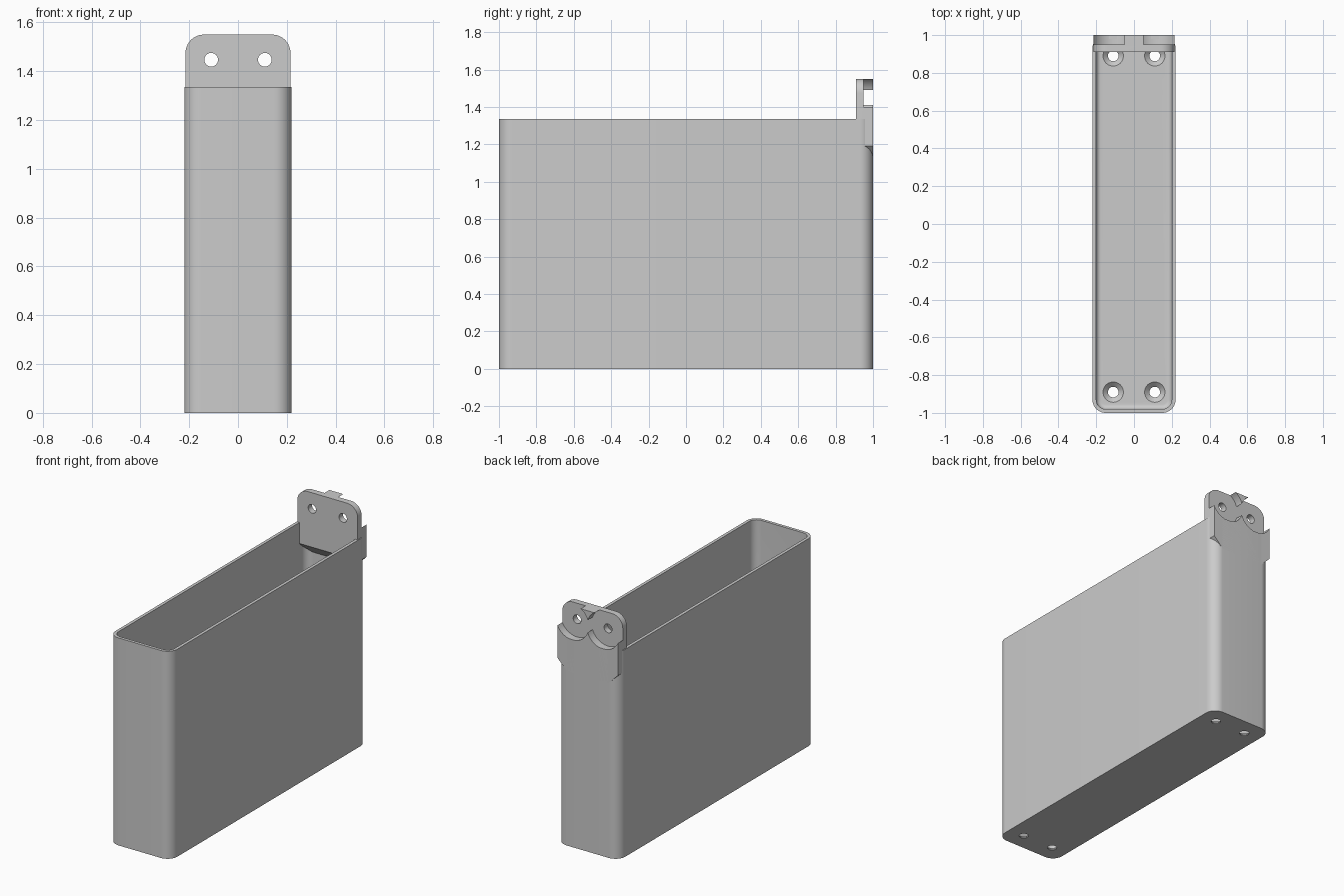
import bpy, bmesh, math

if "Cube" in bpy.data.objects:
    bpy.data.objects.remove(bpy.data.objects["Cube"], do_unlink=True)

HALF_W, HEIGHT, WALL, FLOOR, FILLET = 0.22, 1.335, 0.02, 0.03, 0.025
CORNER = 0.07
HOLE_X, HOLE_R = 0.11, 0.028

grey = bpy.data.materials.new("light grey plastic")
grey.use_nodes = True
grey.diffuse_color = (0.6, 0.6, 0.6, 1)
grey.node_tree.nodes["Principled BSDF"].inputs["Base Color"].default_value = (0.6, 0.6, 0.6, 1)


def make_object(name, bm):
    bmesh.ops.recalc_face_normals(bm, faces=bm.faces)
    mesh = bpy.data.meshes.new(name)
    bm.to_mesh(mesh)
    bm.free()
    mesh.materials.append(grey)
    obj = bpy.data.objects.new(name, mesh)
    bpy.context.collection.objects.link(obj)
    return obj


def arc(cx, cy, r, start, steps=12):
    """Quarter circle, counter-clockwise from the start angle in degrees."""
    angles = [math.radians(start + 90 * i / steps) for i in range(steps + 1)]
    return [(cx + r * math.cos(a), cy + r * math.sin(a)) for a in angles]


def rounded_ring(bm, inset, z):
    r = max(CORNER - inset, 0.01)
    cx, cy = HALF_W - inset - r, 1 - inset - r
    points = []
    for sx, sy, start in ((1, 1, 0), (-1, 1, 90), (-1, -1, 180), (1, -1, 270)):
        points += arc(sx * cx, sy * cy, r, start)
    return [bm.verts.new((x, y, z)) for x, y in points]


def prism(name, points, place, low, high):
    """Extrude a 2D outline between two depths; place maps (u, v, depth) to 3D."""
    bm = bmesh.new()
    rings = [[bm.verts.new(place(u, v, d)) for u, v in points] for d in (low, high)]
    for ring in rings:
        bm.faces.new(ring)
    for i in range(len(points)):
        j = (i + 1) % len(points)
        bm.faces.new((rings[0][i], rings[0][j], rings[1][j], rings[1][i]))
    return make_object(name, bm)


def along_y(x, z, y):
    return (x, y, z)


def along_x(y, z, x):
    return (x, y, z)


def circle(cx, cz, r, steps=64):
    turn = 2 * math.pi / steps
    return [(cx + r * math.cos(i * turn), cz + r * math.sin(i * turn)) for i in range(steps)]


def cone_cutter(x, y, r_low, r_high, z_low, z_high):
    bm = bmesh.new()
    bmesh.ops.create_cone(bm, cap_ends=True, segments=40, radius1=r_low,
                          radius2=r_high, depth=z_high - z_low)
    bmesh.ops.translate(bm, verts=bm.verts, vec=(x, y, (z_low + z_high) / 2))
    return make_object("cutter", bm)


def cut(obj, cutter):
    bpy.ops.object.select_all(action='DESELECT')
    bpy.context.view_layer.objects.active = obj
    obj.select_set(True)
    mod = obj.modifiers.new("cut", 'BOOLEAN')
    mod.operation, mod.solver, mod.object = 'DIFFERENCE', 'EXACT', cutter
    bpy.ops.object.modifier_apply(modifier=mod.name)
    bpy.data.objects.remove(cutter, do_unlink=True)


def smooth(obj):
    bpy.ops.object.select_all(action='DESELECT')
    bpy.context.view_layer.objects.active = obj
    obj.select_set(True)
    bpy.ops.object.shade_smooth_by_angle(angle=math.radians(30))


# Open bin: outer wall, rim, inner wall and filleted floor as one loft
bm = bmesh.new()
levels = [(0, 0), (0, HEIGHT), (WALL, HEIGHT)]
for i in range(7):
    a = math.radians(90 * i / 6)
    levels.append((WALL + FILLET * (1 - math.cos(a)), FLOOR + FILLET * (1 - math.sin(a))))
rings = [rounded_ring(bm, inset, z) for inset, z in levels]
for lower, upper in zip(rings, rings[1:]):
    for i in range(len(lower)):
        j = (i + 1) % len(lower)
        bm.faces.new((lower[i], lower[j], upper[j], upper[i]))
bm.faces.new(rings[0])
bm.faces.new(rings[-1])
bin_body = make_object("bin_body", bm)

# Countersunk floor holes
for x in (-HOLE_X, HOLE_X):
    for y in (-0.89, 0.89):
        cut(bin_body, cone_cutter(x, y, HOLE_R, HOLE_R, -0.05, 0.1))
        cut(bin_body, cone_cutter(x, y, HOLE_R - 0.005, 0.055, 0, FLOOR + 0.001))
smooth(bin_body)

# Hanging bracket: rounded tab on top, sloped lower corners
W, TOP, R = 0.215, 1.55, 0.075
outline = [(-W, 1.19), (-W + 0.065, 1.125), (W - 0.065, 1.125), (W, 1.19)]
outline += arc(W - R, TOP - R, R, 0) + arc(R - W, TOP - R, R, 90)
bracket = prism("hanging_bracket", outline, along_y, 0.91, 1.0)

# Sloped underside inside the bin
cut(bracket, prism("cutter", [(0.85, 1.05), (0.985, 1.05), (0.985, 1.125), (0.91, 1.2), (0.85, 1.26)],
                   along_x, -0.5, 0.5))

# Round recesses behind the tab and the screw holes through it
for x in (-HOLE_X, HOLE_X):
    cut(bracket, prism("cutter", circle(x, 1.45, 0.117), along_y, 0.95, 1.1))
    cut(bracket, prism("cutter", circle(x, 1.447, HOLE_R, 40), along_y, 0.8, 1.1))
smooth(bracket)
